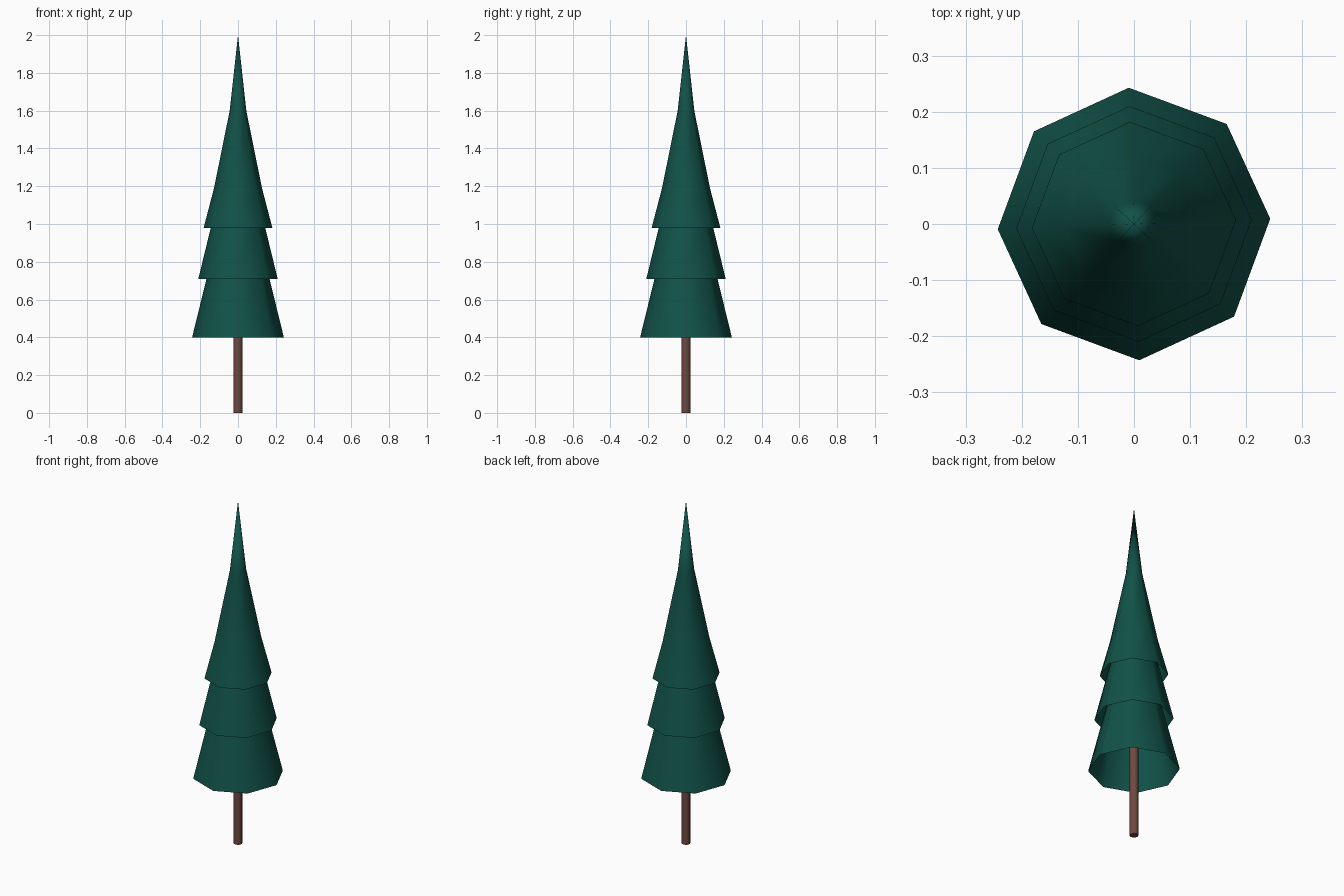
import bpy, bmesh, math

if "Cube" in bpy.data.objects:
    bpy.data.objects.remove(bpy.data.objects["Cube"])

SIDES = 8
TWIST = math.radians(2.2)


def material(name, rgb):
    m = bpy.data.materials.new(name)
    m.diffuse_color = (*rgb, 1)
    m.use_nodes = True
    m.node_tree.nodes["Principled BSDF"].inputs["Base Color"].default_value = m.diffuse_color
    return m


def lathe(name, profile, mat, cap_bottom=False):
    """Sweep (radius, height) points around z; radius 0 makes a tip."""
    bm = bmesh.new()
    rings = []
    for r, z in profile:
        if r == 0:
            rings.append([bm.verts.new((0, 0, z))] * SIDES)
        else:
            angles = [TWIST + i * math.tau / SIDES for i in range(SIDES)]
            rings.append([bm.verts.new((r * math.cos(a), r * math.sin(a), z)) for a in angles])
    for low, high in zip(rings, rings[1:]):
        for i in range(SIDES):
            j = (i + 1) % SIDES
            corners = [low[i], low[j], high[j], high[i]]
            bm.faces.new(list(dict.fromkeys(corners))).smooth = True
    if cap_bottom:
        bm.faces.new(rings[0][::-1])
        for e in bm.faces[:] and rings and [e for e in bm.edges if all(v in rings[0] for v in e.verts)]:
            e.smooth = False
    mesh = bpy.data.meshes.new(name)
    bm.to_mesh(mesh)
    bm.free()
    mesh.materials.append(mat)
    obj = bpy.data.objects.new(name, mesh)
    bpy.context.collection.objects.link(obj)
    return obj


green = material("pine green", (0.0056, 0.084, 0.065))
brown = material("bark brown", (0.16, 0.068, 0.053))

# Trunk, running up inside the hollow foliage
lathe("trunk", [(0.024, 0), (0.024, 0.9)], brown, cap_bottom=True)

# Hollow skirts of foliage, each tucked under the next
lathe("lower_foliage", [(0.243, 0.40), (0.140, 0.82)], green)
lathe("middle_foliage", [(0.210, 0.71), (0.120, 1.08)], green)
lathe("top_foliage", [(0.182, 0.98), (0.127, 1.19), (0.044, 1.60), (0, 2.0)], green)
